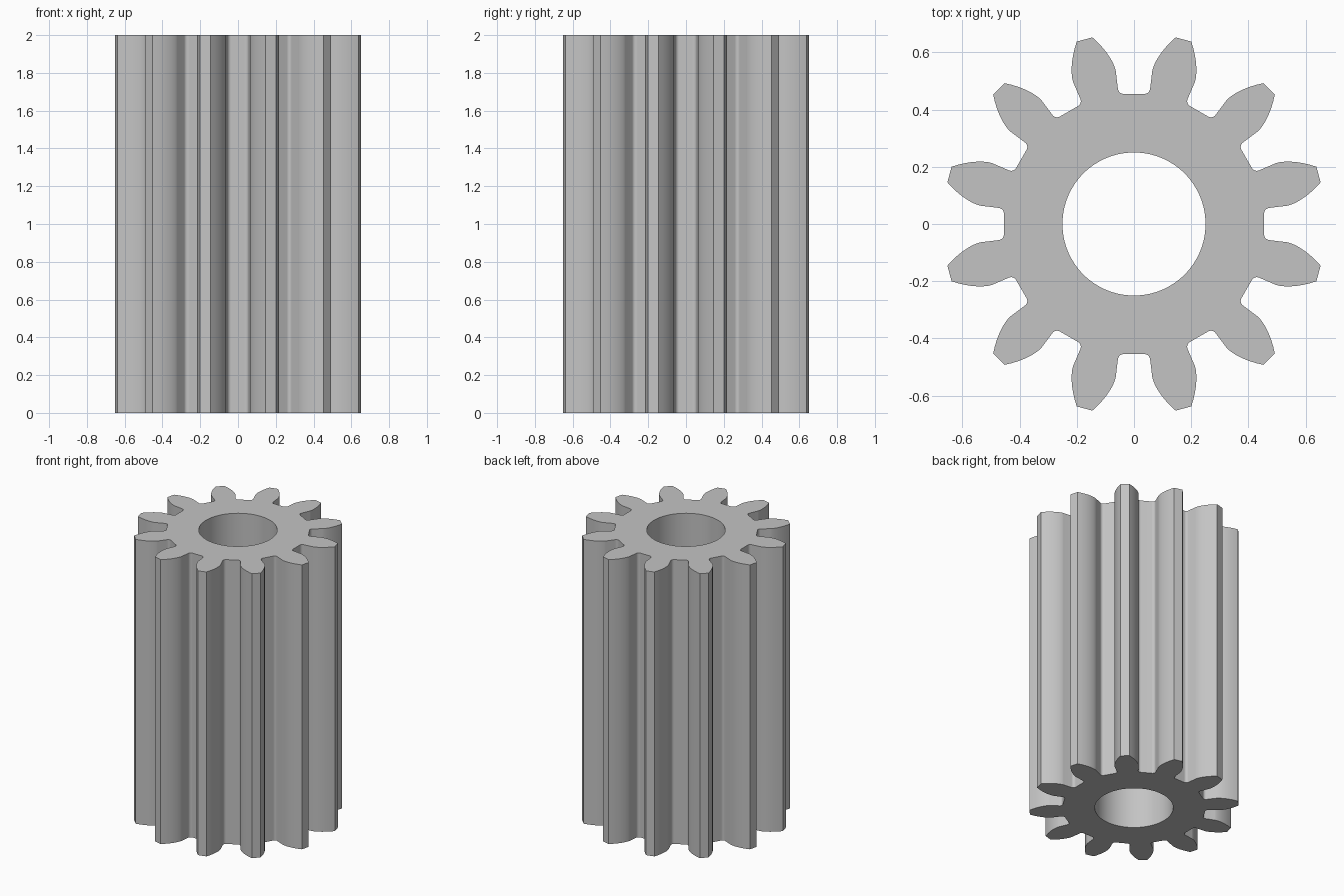
import bpy
import bmesh
from math import acos, asin, atan2, cos, hypot, pi, radians, sin, sqrt, tan

cube = bpy.data.objects.get("Cube")
if cube:
    bpy.data.objects.remove(cube, do_unlink=True)

TEETH = 12
HEIGHT = 2.0
TIP_R, PITCH_R, ROOT_R, BORE_R = 0.668, 0.573, 0.456, 0.25
BASE_R = PITCH_R * cos(radians(20))
FILLET = 0.02
STEP = 2 * pi / TEETH
TOOTH_HALF = radians(7.35)      # half tooth angle on the pitch circle


def polar(r, a):
    return r * cos(a), r * sin(a)


def involute(r):
    """Angle swept by the involute between the base circle and radius r."""
    p = acos(min(1, BASE_R / r))
    return tan(p) - p


def half_tooth():
    """Polar points (radius, angle) from the valley up one flank to the tip."""
    base_angle = STEP / 2 - TOOTH_HALF - involute(PITCH_R)
    centre_r = ROOT_R + FILLET
    centre_a = base_angle - asin(FILLET / centre_r)
    cx, cy = polar(centre_r, centre_a)
    points = []
    # Root fillet, tangent to the valley floor and the flank
    start, end = pi + centre_a, pi / 2 + base_angle
    for i in range(9):
        dx, dy = polar(FILLET, start + (end - start) * i / 8)
        points.append((hypot(cx + dx, cy + dy), atan2(cy + dy, cx + dx)))
    # Involute flank
    for i in range(13):
        roll = sqrt((TIP_R / BASE_R) ** 2 - 1) * i / 12
        r = BASE_R * sqrt(1 + roll ** 2)
        points.append((r, base_angle + involute(r)))
    return points


# Full outline: each tooth is one flank plus its mirror image
flank = half_tooth()
tooth = flank + [(r, STEP - a) for r, a in reversed(flank)]
outline = [polar(r, a + k * STEP) for k in range(TEETH) for r, a in tooth]
bore = [polar(BORE_R, 2 * pi * i / 96) for i in range(96)]

# Extrude the outline and the bore, then cap both ends
bm = bmesh.new()
caps = {0.0: [], HEIGHT: []}
for loop in (outline, bore):
    rings = {z: [bm.verts.new((x, y, z)) for x, y in loop] for z in caps}
    low, high = rings.values()
    for i in range(len(loop)):
        bm.faces.new((low[i - 1], low[i], high[i], high[i - 1]))
    for z, ring in rings.items():
        caps[z] += [bm.edges.get((ring[i - 1], ring[i])) for i in range(len(ring))]
for z, edges in caps.items():
    normal = (0, 0, 1 if z else -1)
    bmesh.ops.triangle_fill(bm, edges=edges, use_beauty=True, normal=normal)
bmesh.ops.recalc_face_normals(bm, faces=bm.faces[:])

mesh = bpy.data.meshes.new("pinion_gear")
bm.to_mesh(mesh)
bm.free()
gear = bpy.data.objects.new("pinion_gear", mesh)
bpy.context.collection.objects.link(gear)

# Plain grey metal
grey = bpy.data.materials.new("grey")
grey.use_nodes = True
colour = (0.55, 0.55, 0.55, 1)
grey.diffuse_color = colour
grey.node_tree.nodes["Principled BSDF"].inputs["Base Color"].default_value = colour
mesh.materials.append(grey)

# Smooth flanks, sharp tips and ends
bpy.ops.object.select_all(action="DESELECT")
gear.select_set(True)
bpy.context.view_layer.objects.active = gear
bpy.ops.object.shade_smooth_by_angle(angle=radians(30))
